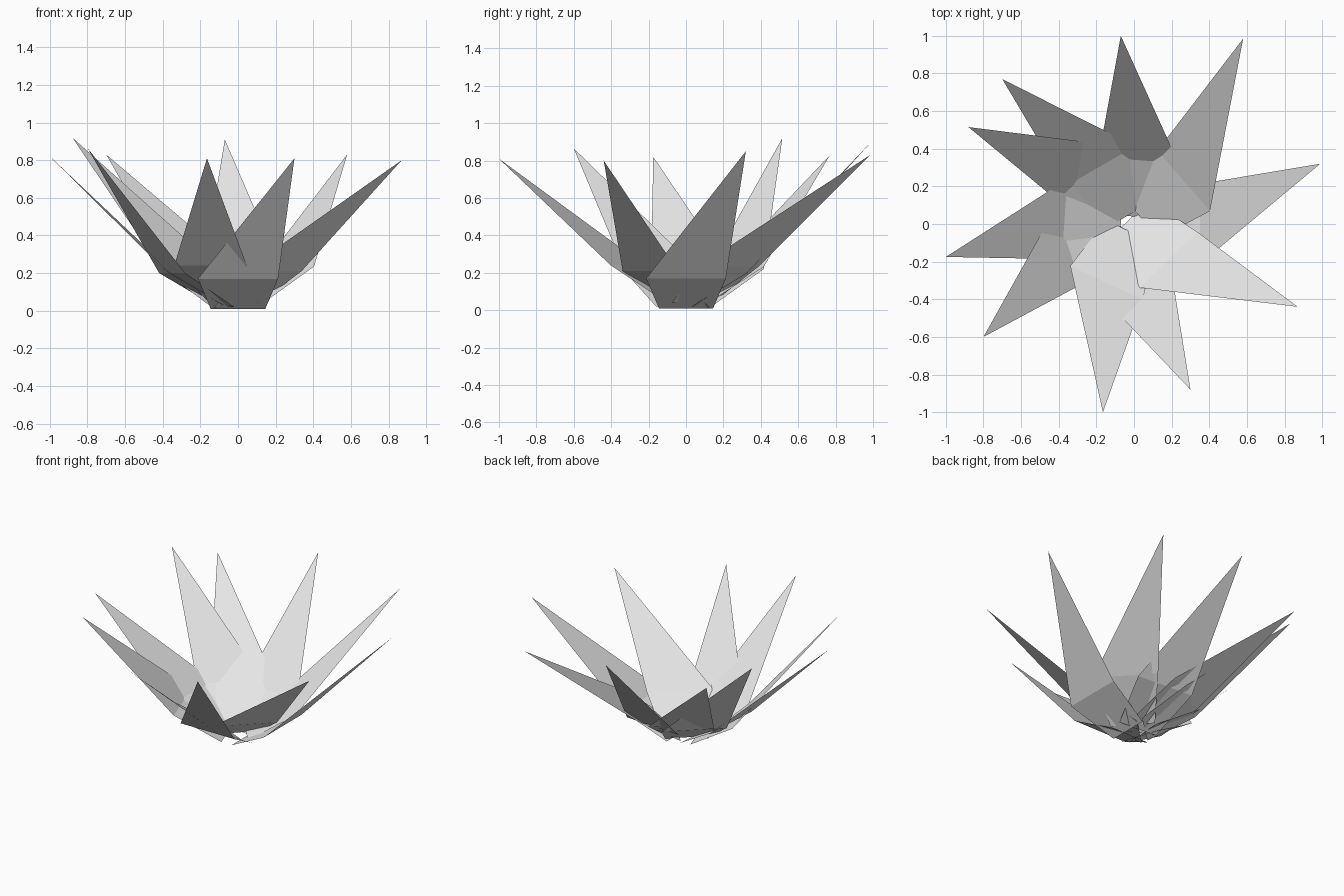
import bpy
from math import radians
from mathutils import Matrix, Vector

default_cube = bpy.data.objects.get("Cube")
if default_cube:
    bpy.data.objects.remove(default_cube, do_unlink=True)

# Single pale grey colour
leaf_grey = bpy.data.materials.new("pale_grey")
leaf_grey.use_nodes = True
colour = (0.8, 0.8, 0.8, 1)
leaf_grey.diffuse_color = colour
leaf_grey.node_tree.nodes["Principled BSDF"].inputs["Base Color"].default_value = colour

BASE_HALF_WIDTH = 0.145
FOLD_HALF_WIDTH = 0.213
LOWER_LENGTH = 0.3


def make_leaf(name, heading, fold_reach, fold_height, base_height, tip):
    """Folded sheet: a flaring lower panel and a long pointed blade."""
    turn = Matrix.Rotation(radians(heading), 3, "Z")
    base_reach = fold_reach - LOWER_LENGTH
    outline = [
        Vector((base_reach, -BASE_HALF_WIDTH, base_height)),
        Vector((fold_reach, -FOLD_HALF_WIDTH, fold_height)),
        Vector((fold_reach, FOLD_HALF_WIDTH, fold_height)),
        Vector((base_reach, BASE_HALF_WIDTH, base_height)),
    ]
    points = [turn @ corner for corner in outline] + [Vector(tip)]
    lower_panel, blade = (0, 1, 2, 3), (1, 4, 2)
    mesh = bpy.data.meshes.new(name)
    mesh.from_pydata(points, [], [lower_panel, blade])
    mesh.materials.append(leaf_grey)
    mesh.update()
    leaf = bpy.data.objects.new(name, mesh)
    bpy.context.scene.collection.objects.link(leaf)
    return leaf


# Rosette: heading, fold reach, fold height, base height, tip position
leaves = {
    "leaf_back": (86, 0.34, 0.2, 0.02, (-0.07, 1, 0.91)),
    "leaf_back_left": (41, 0.35, 0.235, 0.04, (0.58, 0.985, 0.83)),
    "leaf_left": (0, 0.35, 0.17, 0.01, (0.99, 0.32, 0.85)),
    "leaf_front_left": (-46, 0.265, 0.21, 0.015, (0.87, -0.44, 0.8)),
    "leaf_front": (-90, 0.34, 0.17, 0.01, (0.3, -0.88, 0.81)),
    "leaf_front_inner": (-115, 0.345, 0.24, 0.04, (-0.165, -1, 0.81)),
    "leaf_front_right": (-161, 0.37, 0.2, 0.02, (-0.8, -0.6, 0.865)),
    "leaf_right": (176, 0.37, 0.21, 0.03, (-1, -0.175, 0.82)),
    "leaf_back_right": (133, 0.37, 0.22, 0.03, (-0.88, 0.515, 0.92)),
    "leaf_back_inner": (120, 0.355, 0.23, 0.04, (-0.7, 0.77, 0.83)),
}
for leaf_name, shape in leaves.items():
    make_leaf(leaf_name, *shape)
